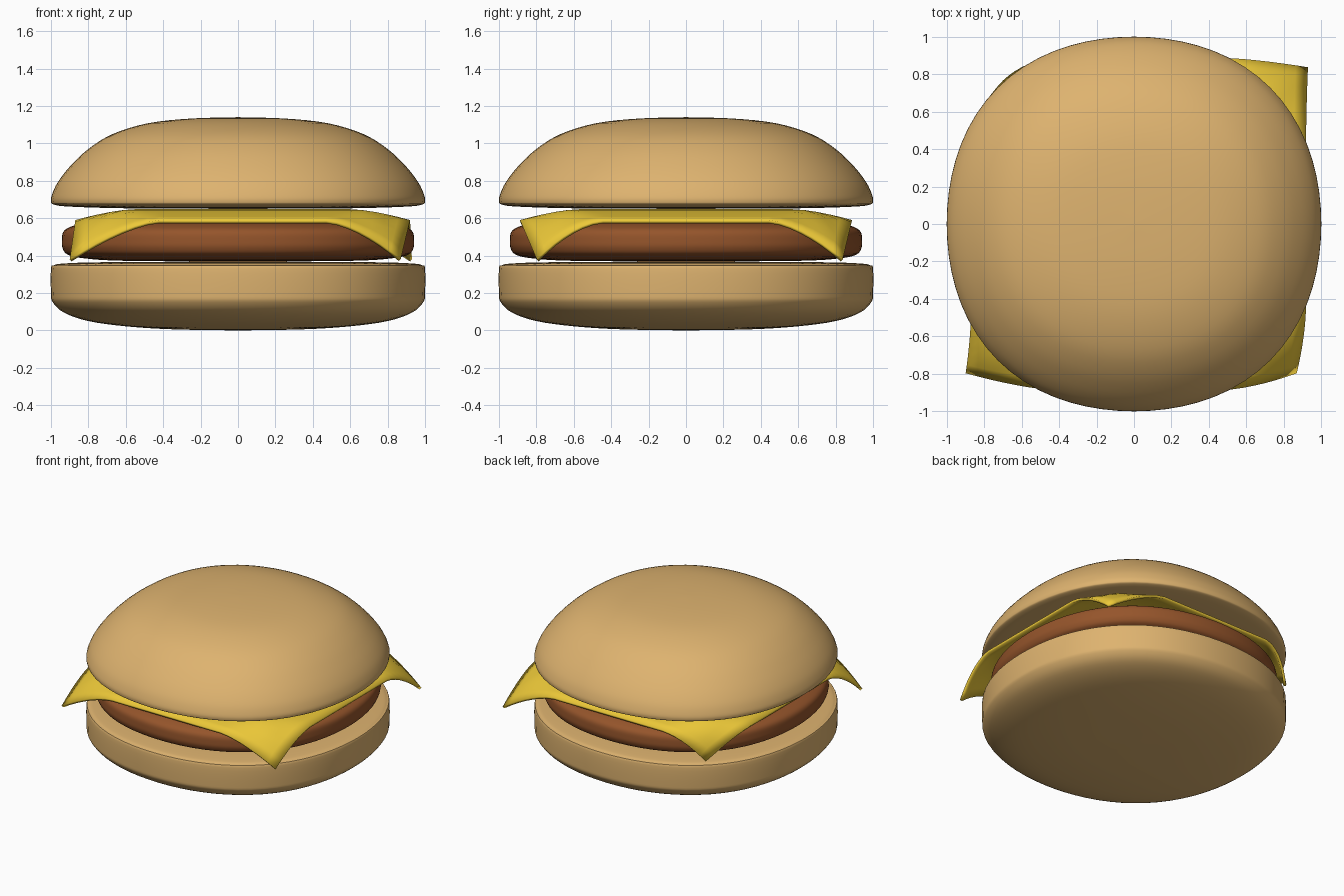
import bpy, bmesh, math
from mathutils import Vector

if "Cube" in bpy.data.objects:
    bpy.data.objects.remove(bpy.data.objects["Cube"])


def material(name, rgb):
    m = bpy.data.materials.new(name)
    m.diffuse_color = (*rgb, 1)
    m.use_nodes = True
    m.node_tree.nodes["Principled BSDF"].inputs["Base Color"].default_value = m.diffuse_color
    return m


def finish(bm, name, mat):
    mesh = bpy.data.meshes.new(name)
    bm.to_mesh(mesh)
    bm.free()
    mesh.materials.append(mat)
    ob = bpy.data.objects.new(name, mesh)
    bpy.context.collection.objects.link(ob)
    bpy.ops.object.select_all(action='DESELECT')
    ob.select_set(True)
    bpy.context.view_layer.objects.active = ob
    bpy.ops.object.shade_smooth_by_angle(angle=math.radians(50))
    return ob


def smooth_profile(pts, steps=4):
    # Catmull-Rom curve through the profile points
    p = [Vector(q) for q in pts]
    p = [p[0]] + p + [p[-1]]
    out = []
    for a, b, c, d in zip(p, p[1:], p[2:], p[3:]):
        for i in range(steps):
            t = i / steps
            out.append(0.5 * (2 * b + (c - a) * t + (2 * a - 5 * b + 4 * c - d) * t**2
                              + (3 * b - a - 3 * c + d) * t**3))
    return out + [p[-1]]


def lathe(name, pts, mat, segs=72):
    # turned body, very slightly squared in plan
    bm = bmesh.new()
    prof = smooth_profile(pts)
    bottom = bm.verts.new((0, 0, prof[0].y))
    top = bm.verts.new((0, 0, prof[-1].y))
    rings = []
    for r, z in prof[1:-1]:
        ring = []
        for i in range(segs):
            a = 2 * math.pi * i / segs
            k = r * (1 + 0.03 * math.sin(2 * a) ** 2)
            ring.append(bm.verts.new((k * math.cos(a), k * math.sin(a), z)))
        rings.append(ring)
    for i in range(segs):
        j = (i + 1) % segs
        bm.faces.new((bottom, rings[0][j], rings[0][i]))
        bm.faces.new((top, rings[-1][i], rings[-1][j]))
        for lo, hi in zip(rings, rings[1:]):
            bm.faces.new((lo[i], lo[j], hi[j], hi[i]))
    return finish(bm, name, mat)


bread = material("bread", (0.73, 0.45, 0.16))
meat = material("meat", (0.30, 0.09, 0.024))
yellow = material("yellow", (0.84, 0.58, 0.04))

# Buns and patty
lathe("bottom_bun", [(0, 0), (0.35, 0.006), (0.6, 0.022), (0.8, 0.05), (0.93, 0.095),
                     (0.99, 0.15), (1, 0.2), (1, 0.33), (0.985, 0.348), (0.93, 0.358),
                     (0.7, 0.365), (0, 0.368)], bread)
lathe("patty", [(0, 0.368), (0.6, 0.372), (0.82, 0.385), (0.91, 0.405), (0.938, 0.44),
                (0.942, 0.48), (0.935, 0.525), (0.9, 0.552), (0.82, 0.575), (0.65, 0.6),
                (0, 0.612)], meat)
lathe("top_bun", [(0, 0.65), (0.6, 0.653), (0.9, 0.662), (0.985, 0.673), (1, 0.69),
                  (0.995, 0.725), (0.965, 0.79), (0.9, 0.875), (0.8, 0.97), (0.67, 1.05),
                  (0.48, 1.108), (0.25, 1.133), (0, 1.14)], bread)

# Cheese slice: square sheet with drooping corners
corner_shift = {(-1, -1): (-0.03, 0.09), (1, -1): (-0.05, 0.09),
                (1, 1): (0.01, -0.05), (-1, 1): (0.17, -0.12)}
bm = bmesh.new()
bmesh.ops.create_grid(bm, x_segments=28, y_segments=28, size=1)
for v in bm.verts:
    u, w = v.co.x, v.co.y
    corner = (max(0, abs(u * w) - 0.5) / 0.5) ** 1.5
    edge = (max(0, max(abs(u), abs(w)) - 0.65) / 0.35) ** 1.5
    dx, dy = corner_shift[(1 if u > 0 else -1, 1 if w > 0 else -1)]
    v.co = (0.025 + 0.895 * u + dx * corner, 0.888 * w + dy * corner,
            0.648 - 0.058 * edge - 0.21 * corner)
cheese = finish(bm, "cheese_slice", yellow)
solid = cheese.modifiers.new("thickness", 'SOLIDIFY')
solid.thickness = 0.018
solid.offset = -1
